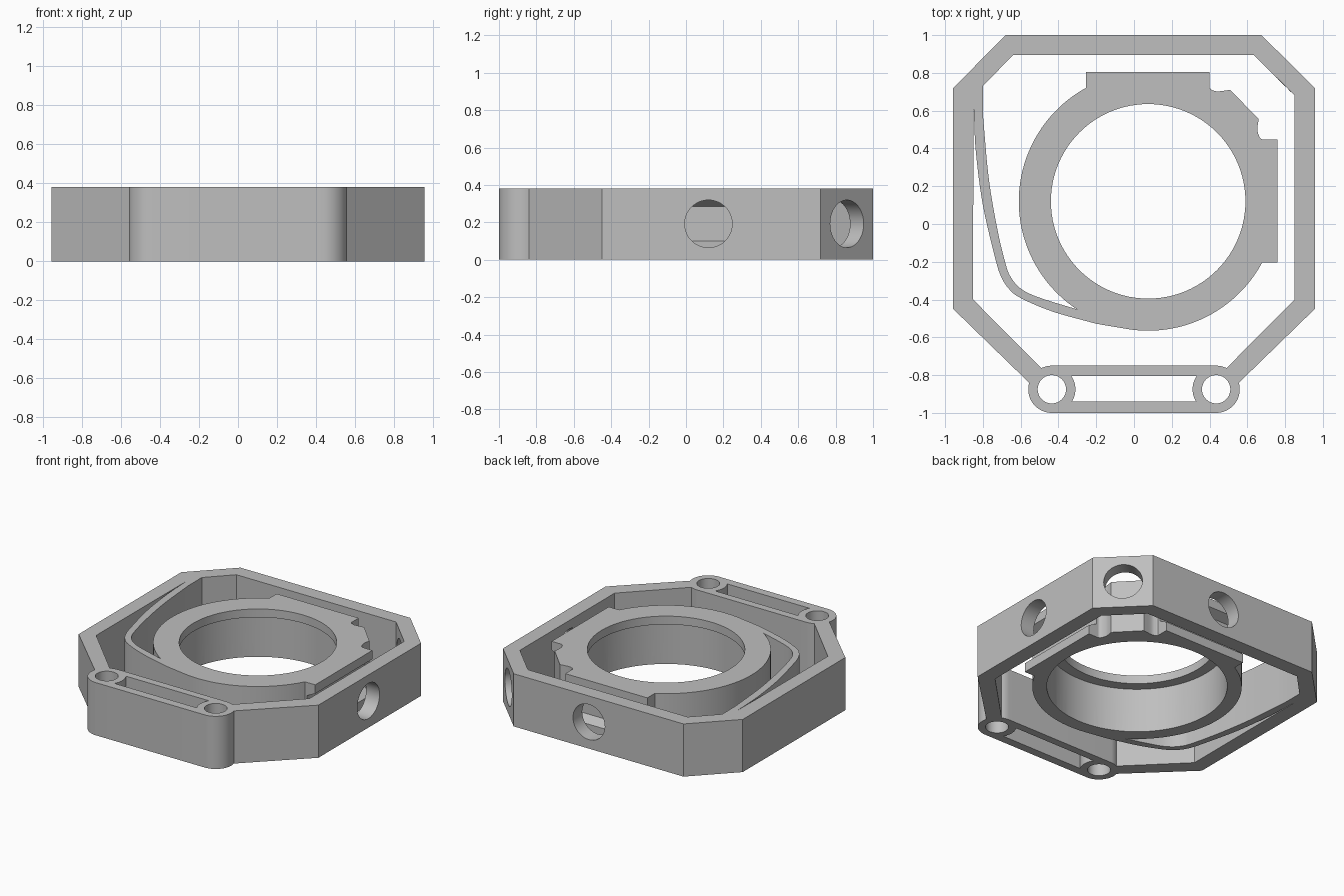
import bpy, bmesh
from math import sin, cos, radians
from mathutils import Vector

if "Cube" in bpy.data.objects:
    bpy.data.objects.remove(bpy.data.objects["Cube"])

H = 0.38                 # thickness of the whole part
RING = (0.075, 0.12)     # ring centre
R = 0.685                # ring outer radius
BOSS_X, BOSS_Y, BOSS_R = 0.435, -0.875, 0.125


def arc(centre, r, start, end, n=24):
    """Points on an arc, angles in degrees."""
    angles = [radians(start + (end - start) * i / n) for i in range(n + 1)]
    return [(centre[0] + r * cos(a), centre[1] + r * sin(a)) for a in angles]


def circle(centre, r, n=72):
    return arc(centre, r, 0, 360, n)[:-1]


def smooth(points, n=6):
    """Catmull-Rom curve through the points."""
    p = [Vector(q) for q in points]
    p = [2 * p[0] - p[1]] + p + [2 * p[-1] - p[-2]]
    out = []
    for a, b, c, d in zip(p, p[1:], p[2:], p[3:]):
        for i in range(n):
            t = i / n
            out.append(tuple(0.5 * (2 * b + (c - a) * t + (2 * a - 5 * b + 4 * c - d) * t * t
                                    + (3 * b - a - 3 * c + d) * t ** 3)))
    return out + [tuple(p[-2])]


def prism(name, loops, z0, z1):
    """Extrude closed loops; inner loops become holes."""
    curve = bpy.data.curves.new(name, "CURVE")
    curve.dimensions = "2D"
    curve.fill_mode = "BOTH"
    curve.extrude = (z1 - z0) / 2
    for loop in loops:
        spline = curve.splines.new("POLY")
        spline.points.add(len(loop) - 1)
        for point, (x, y) in zip(spline.points, loop):
            point.co = (x, y, 0, 1)
        spline.use_cyclic_u = True
    temp = bpy.data.objects.new(name + "_outline", curve)
    bpy.context.collection.objects.link(temp)
    bpy.context.view_layer.update()
    mesh = bpy.data.meshes.new_from_object(
        temp.evaluated_get(bpy.context.evaluated_depsgraph_get()))
    bpy.data.objects.remove(temp)
    bm = bmesh.new()
    bm.from_mesh(mesh)
    bmesh.ops.translate(bm, verts=bm.verts, vec=(0, 0, (z0 + z1) / 2))
    bmesh.ops.remove_doubles(bm, verts=bm.verts, dist=1e-5)
    bmesh.ops.recalc_face_normals(bm, faces=bm.faces)
    bm.to_mesh(mesh)
    bm.free()
    obj = bpy.data.objects.new(name, mesh)
    bpy.context.collection.objects.link(obj)
    return obj


def cut(target, cutter):
    """Subtract the cutter and discard it."""
    cutter.hide_render = True
    mod = target.modifiers.new("cut", "BOOLEAN")
    mod.operation = "DIFFERENCE"
    mod.solver = "EXACT"
    mod.object = cutter
    bpy.context.view_layer.objects.active = target
    bpy.ops.object.modifier_apply(modifier=mod.name)
    bpy.data.objects.remove(cutter)


left_boss, right_boss = (-BOSS_X, BOSS_Y), (BOSS_X, BOSS_Y)

# Outer edge of the frame, rounded round the two bosses
outer = [(-0.68, 1), (-0.957, 0.72), (-0.957, -0.45)]
outer += arc(left_boss, BOSS_R, 164, 270, 16) + arc(right_boss, BOSS_R, -90, 16, 16)
outer += [(0.957, -0.45), (0.957, 0.72), (0.675, 1)]

# Single cavity bounded by frame, spring arm and ring
cavity = [(-0.85, 0.63), (-0.852, -0.4)]
cavity += arc(left_boss, BOSS_R, 116, 90, 6) + arc(right_boss, BOSS_R, 90, 64, 6)
cavity += [(0.85, -0.4), (0.85, 0.68), (0.635, 0.895), (-0.64, 0.895)]
cavity += [(-0.8, 0.73)]
cavity += smooth([(-0.8, 0.58), (-0.77, 0.25), (-0.725, -0.02), (-0.68, -0.21),
                  (-0.65, -0.285), (-0.595, -0.345), (-0.5, -0.39), (-0.285, -0.457)])
cavity += arc(RING, R, 237, 118.8, 40)
# square pads and the corner block between them
cavity += [(-0.255, 0.805), (0.4, 0.805), (0.4, 0.722)]
cavity += smooth([(0.407, 0.712), (0.44, 0.702), (0.51, 0.71)], 4)
cavity += smooth([(0.66, 0.555), (0.653, 0.5), (0.665, 0.46), (0.68, 0.447)], 4)
cavity += [(0.76, 0.447), (0.76, -0.205)]
cavity += arc(RING, R, -28.3, -98, 26)
# outer side of the spring arm, back up to the slit
cavity += smooth([(-0.2, -0.528), (-0.43, -0.464), (-0.6, -0.392), (-0.665, -0.34),
                  (-0.705, -0.275), (-0.735, -0.18), (-0.8, 0.1), (-0.837, 0.38),
                  (-0.848, 0.6)])

# Window between the bosses
slot = arc(left_boss, BOSS_R, -31, 34, 10) + arc(right_boss, BOSS_R, 146, 211, 10)

mount = prism("adjustable_ring_mount",
              [outer, cavity, circle(RING, 0.515, 96), slot,
               circle(left_boss, 0.075, 40), circle(right_boss, 0.075, 40)], 0, H)

# Wider bore under the retaining lip
cut(mount, prism("bore_cutter", [circle(RING, 0.59, 96)], -0.1, 0.32))

# Tapered grooves in the two pads
for angle in (0, 90):
    groove = prism("groove_cutter",
                   [[(0.62, 0.1), (0.72, 0.046), (0.72, 0.334), (0.62, 0.285)]], -0.46, 0.46)
    groove.location = (*RING, 0)
    groove.rotation_euler = (radians(90), 0, radians(angle))
    cut(mount, groove)

# Screw holes through the frame walls, aimed at the ring centre
for angle, near, far in ((0, 0.766, 0.95), (45, 0.89, 1.1), (90, 0.766, 0.95)):
    hole = prism("hole_cutter", [circle((0, 0), 0.127, 48)], near, far)
    hole.location = (*RING, 0.192)
    hole.rotation_euler = (0, radians(90), radians(angle))
    cut(mount, hole)

# Plain grey material
grey = bpy.data.materials.new("plain_grey")
grey.use_nodes = True
colour = (0.52, 0.52, 0.52, 1)
grey.diffuse_color = colour
grey.node_tree.nodes["Principled BSDF"].inputs["Base Color"].default_value = colour
mount.data.materials.clear()
mount.data.materials.append(grey)
for face in mount.data.polygons:
    face.material_index = 0

bpy.ops.object.select_all(action="DESELECT")
mount.select_set(True)
bpy.context.view_layer.objects.active = mount
bpy.ops.object.shade_smooth_by_angle(angle=radians(25))
